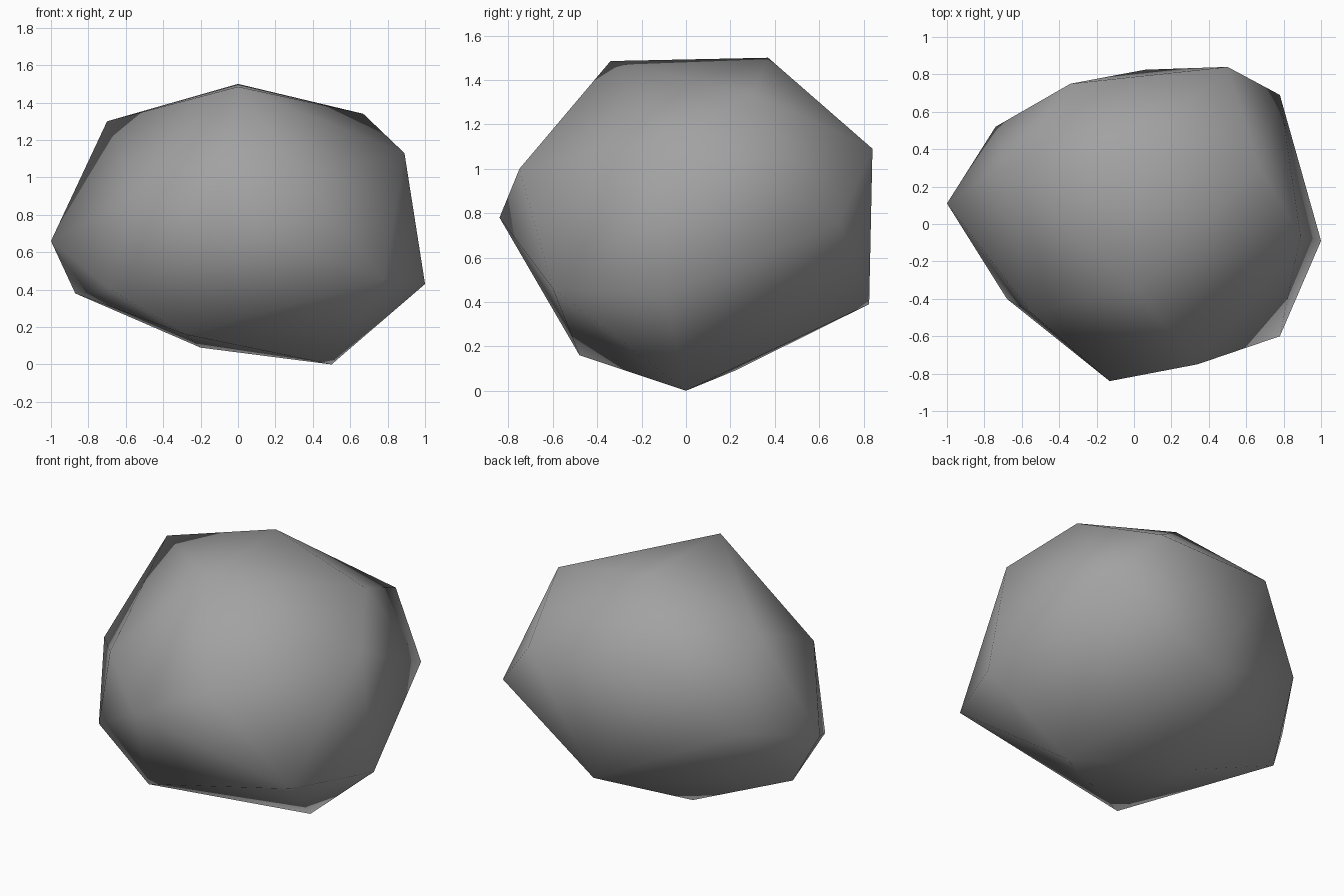
import bpy
import bmesh
from mathutils import Vector

# Remove the default cube if the scene has it
default_cube = bpy.data.objects.get("Cube")
if default_cube:
    bpy.data.objects.remove(default_cube, do_unlink=True)


def make_material(name, colour):
    """Create one flat colour material for viewport and render."""
    material = bpy.data.materials.new(name)
    material.use_nodes = True
    rgba = (*colour, 1.0)
    material.diffuse_color = rgba
    shader = next(n for n in material.node_tree.nodes if n.type == "BSDF_PRINCIPLED")
    shader.inputs["Base Color"].default_value = rgba
    shader.inputs["Roughness"].default_value = 0.9
    return material


def make_hull(name, corners, material):
    """Wrap a convex boulder around its corner points."""
    bm = bmesh.new()
    for corner in corners:
        bm.verts.new(Vector(corner))
    bmesh.ops.convex_hull(bm, input=list(bm.verts), use_existing_faces=False)
    loose = [vert for vert in bm.verts if not vert.link_faces]
    bmesh.ops.delete(bm, geom=loose, context="VERTS")
    bmesh.ops.recalc_face_normals(bm, faces=list(bm.faces))
    for face in bm.faces:
        face.smooth = True
    mesh = bpy.data.meshes.new(name)
    bm.to_mesh(mesh)
    bm.free()
    mesh.materials.append(material)
    boulder = bpy.data.objects.new(name, mesh)
    bpy.context.scene.collection.objects.link(boulder)
    return boulder


# Corners of the chipped stone, grouped by height
crown = [(0, .37, 1.5), (0, -.34, 1.485), (.67, .3, 1.34), (-.7, .3, 1.3)]
shoulder = [(.89, -.06, 1.13), (.5, .84, 1.09), (-.34, .75, 1.14),
            (.34, -.75, 1), (-.55, -.475, .91)]
waist = [(-1, .11, .66), (-.13, -.84, .78), (.78, .69, .76), (-.74, .52, .76)]
skirt = [(1, -.09, .43), (.78, -.6, .46), (.06, .825, .39),
         (-.87, .19, .38), (-.68, -.4, .4)]
foot = [(.5, 0, 0), (-.2, .22, .09), (-.28, -.48, .16)]

# Stone body, smooth shaded all over
stone_grey = make_material("stone grey", (.36, .36, .36))
make_hull("rock", crown + shoulder + waist + skirt + foot, stone_grey)
